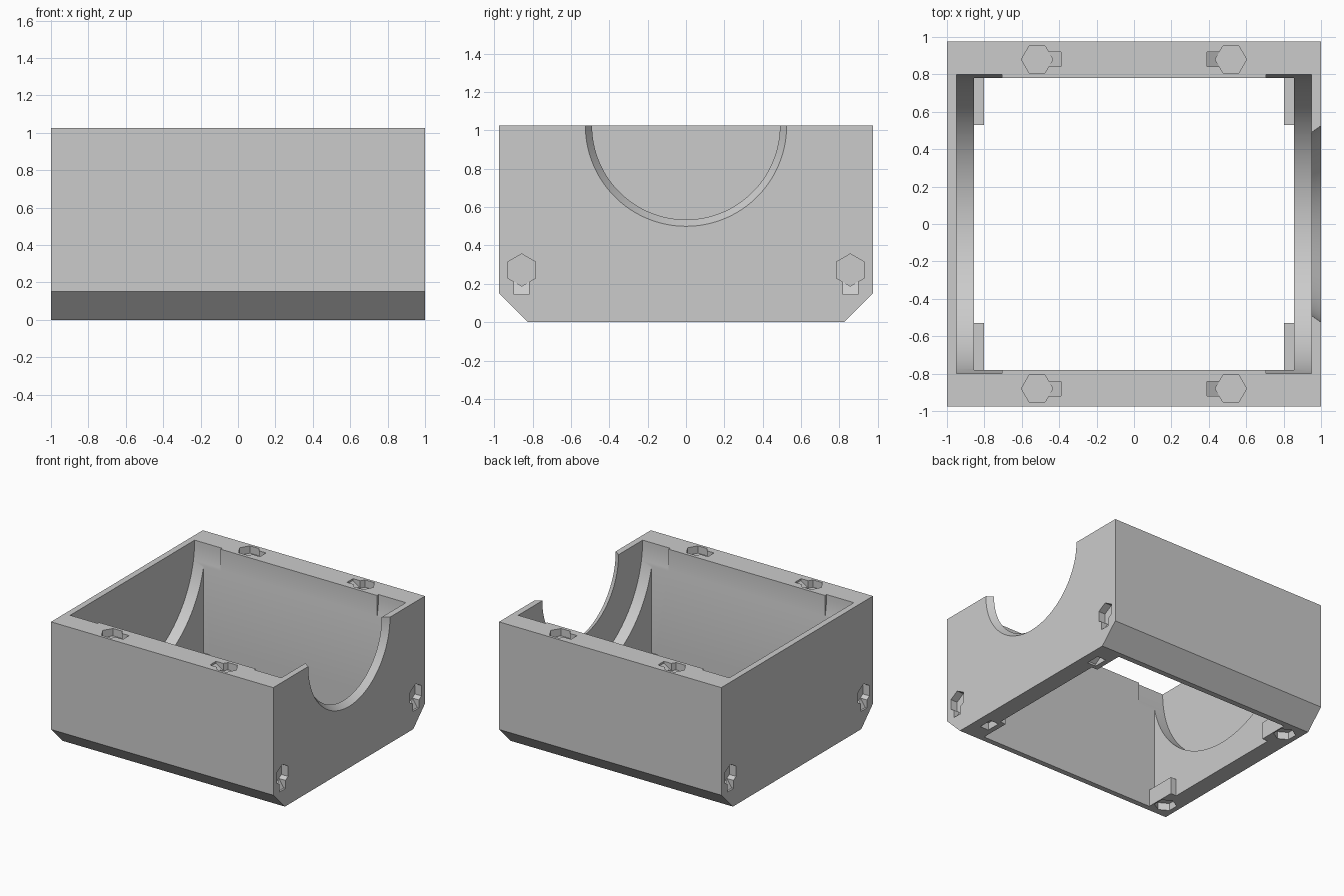
import bpy, bmesh, math
from mathutils import Matrix, Vector

if "Cube" in bpy.data.objects:
    bpy.data.objects.remove(bpy.data.objects["Cube"], do_unlink=True)

TOP = 1.025      # height of the split plane, also the bore axis
HALF_Y = 0.975
cutters = []

grey = bpy.data.materials.new("light_grey")
grey.use_nodes = True
colour = (0.6, 0.6, 0.6, 1)
grey.diffuse_color = colour
grey.node_tree.nodes["Principled BSDF"].inputs["Base Color"].default_value = colour


def add_object(name, bm):
    bmesh.ops.recalc_face_normals(bm, faces=bm.faces)
    mesh = bpy.data.meshes.new(name)
    bm.to_mesh(mesh)
    bm.free()
    mesh.materials.append(grey)
    obj = bpy.data.objects.new(name, mesh)
    bpy.context.collection.objects.link(obj)
    return obj


def prism(name, outline, low, high, frame):
    """Extrude a 2D outline from low to high along the frame's third axis."""
    bm = bmesh.new()
    base = bm.faces.new([bm.verts.new((a, b, low)) for a, b in outline])
    side = bmesh.ops.extrude_face_region(bm, geom=[base])["geom"]
    verts = [v for v in side if isinstance(v, bmesh.types.BMVert)]
    bmesh.ops.translate(bm, verts=verts, vec=(0, 0, high - low))
    bm.transform(frame)
    return add_object(name, bm)


def frame_of(u, v, w, origin=(0, 0, 0)):
    rot = Matrix((u, v, w)).transposed().to_4x4()
    return Matrix.Translation(origin) @ rot


def box_cut(x, y, low, high):
    outline = [(-x, -y), (x, -y), (x, y), (-x, y)]
    cutters.append(prism("cavity_cutter", outline, low, high, Matrix()))


def round_cut(x1, r1, x2, r2, side):
    bm = bmesh.new()
    bmesh.ops.create_cone(bm, cap_ends=True, segments=128, radius1=r1,
                          radius2=r2, depth=x2 - x1)
    middle = (side * (x1 + x2) / 2, 0, TOP)
    bm.transform(Matrix.Translation(middle) @ Matrix.Rotation(side * math.pi / 2, 4, "Y"))
    cutters.append(add_object("round_cutter", bm))


def pocket_cut(origin, direction, normal):
    """Hexagonal nut pocket with a ramped slot leading into it."""
    u, n = Vector(direction), Vector(normal)
    v = n.cross(u)
    depth, over = 0.06, 0.02
    hexagon = [(0.084 * math.cos(i * math.pi / 3), 0.084 * math.sin(i * math.pi / 3))
               for i in range(6)]
    cutters.append(prism("nut_cutter", hexagon, -depth, over, frame_of(u, v, n, origin)))
    ramp = [(0.01, -depth + 0.001), (0.06, -depth + 0.001), (0.127, -0.015),
            (0.127, over), (0.01, over)]
    cutters.append(prism("slot_cutter", ramp, -0.039, 0.039, frame_of(u, n, v, origin)))


# Housing block with chamfered lower edges
profile = [(-0.825, 0), (0.825, 0), (HALF_Y, 0.15), (HALF_Y, TOP),
           (-HALF_Y, TOP), (-HALF_Y, 0.15)]
housing = prism("bearing_housing", profile, -1, 1,
                frame_of((0, 1, 0), (0, 0, 1), (1, 0, 0)))

# Open cavity, leaving a low boss in each bottom corner
box_cut(0.855, 0.78, 0.14, 1.2)
box_cut(0.855, 0.53, -0.1, 0.2)
box_cut(0.803, 0.78, -0.11, 0.21)

for sx in (-1, 1):
    # Ring groove and flared opening in each end wall
    round_cut(0.705, 0.8, 0.95, 0.8, sx)
    round_cut(0.94, 0.483, 1.02, 0.539, sx)
    # Nut pockets on the top rim, end walls and underside
    for sy in (-1, 1):
        pocket_cut((sx * 0.518, sy * 0.88, TOP), (-sx, 0, 0), (0, 0, 1))
        pocket_cut((sx, sy * 0.857, 0.272), (0, 0, -1), (sx, 0, 0))
        pocket_cut((sx * 0.885, sy * 0.69, 0), (0, -sy, 0), (0, 0, -1))

# Apply the cuts and drop the helpers
for cutter in cutters:
    cutter.hide_render = True
    mod = housing.modifiers.new("cut", "BOOLEAN")
    mod.operation = "DIFFERENCE"
    mod.solver = "EXACT"
    mod.object = cutter
bpy.context.view_layer.update()
graph = bpy.context.evaluated_depsgraph_get()
result = bpy.data.meshes.new_from_object(housing.evaluated_get(graph))
housing.modifiers.clear()
housing.data = result
for cutter in cutters:
    bpy.data.objects.remove(cutter, do_unlink=True)

result.materials.clear()
result.materials.append(grey)
for face in result.polygons:
    face.material_index = 0

bpy.ops.object.select_all(action="DESELECT")
housing.select_set(True)
bpy.context.view_layer.objects.active = housing
bpy.ops.object.shade_smooth_by_angle(angle=math.radians(25))
